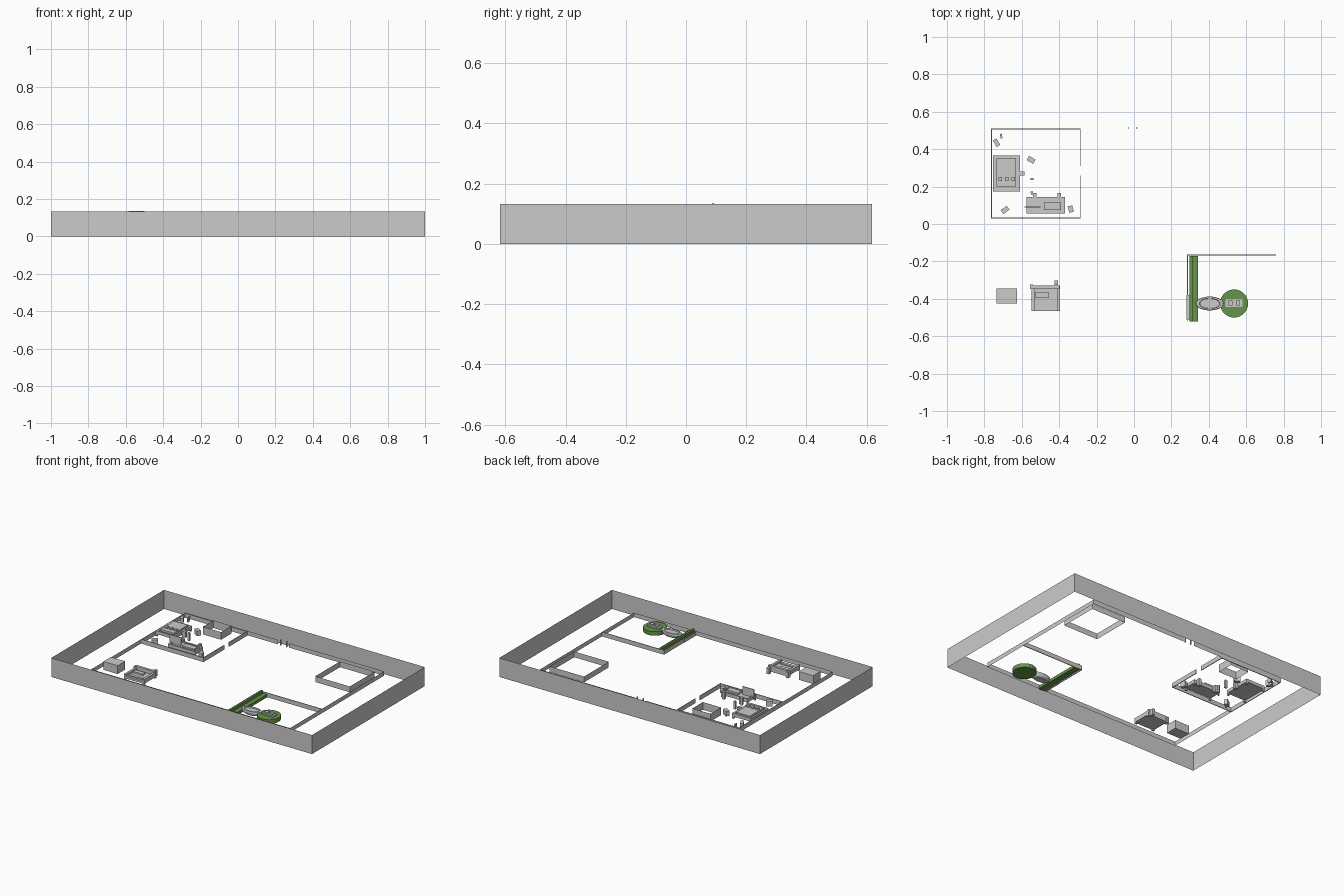
import bpy, bmesh, math
from mathutils import Matrix

if "Cube" in bpy.data.objects:
    bpy.data.objects.remove(bpy.data.objects["Cube"])

FLOOR = 0.047     # level the interior stands on
WALL_TOP = 0.077  # top of the low interior walls

green = bpy.data.materials.new("green")
green.diffuse_color = (0.13, 0.3, 0.07, 1)
green.use_nodes = True
green.node_tree.nodes["Principled BSDF"].inputs["Base Color"].default_value = green.diffuse_color


def finish(name, bm, mat=None):
    me = bpy.data.meshes.new(name)
    bm.to_mesh(me)
    bm.free()
    ob = bpy.data.objects.new(name, me)
    bpy.context.collection.objects.link(ob)
    if mat:
        me.materials.append(mat)
    return ob


def panel(name, path, z0, z1, closed=False):
    """Upright sheet wall following a path of x, y points."""
    bm = bmesh.new()
    cols = [[bm.verts.new((x, y, z)) for z in (z0, z1)] for x, y in path]
    pairs = list(zip(cols, cols[1:] + cols[:1]))
    for a, b in pairs if closed else pairs[:-1]:
        bm.faces.new((a[0], b[0], b[1], a[1]))
    return finish(name, bm)


def rect(x0, x1, y0, y1):
    return [(x0, y0), (x1, y0), (x1, y1), (x0, y1)]


def box(name, x0, x1, y0, y1, z0, z1, mat=None, turn=0):
    bm = bmesh.new()
    m = (Matrix.Translation(((x0 + x1) / 2, (y0 + y1) / 2, (z0 + z1) / 2))
         @ Matrix.Rotation(math.radians(turn), 4, 'Z')
         @ Matrix.Diagonal((x1 - x0, y1 - y0, z1 - z0, 1)))
    bmesh.ops.create_cube(bm, size=1, matrix=m)
    return finish(name, bm, mat)


def lathe(name, cx, cy, profile, sx=1, sy=1, seg=32, mat=None):
    """Round part from radius, height pairs, stretched by sx, sy."""
    bm = bmesh.new()
    rings = []
    for r, z in profile:
        rings.append([bm.verts.new((cx + sx * r * math.cos(2 * math.pi * i / seg),
                                    cy + sy * r * math.sin(2 * math.pi * i / seg), z))
                      for i in range(seg)])
    for a, b in zip(rings, rings[1:]):
        for i in range(seg):
            j = (i + 1) % seg
            bm.faces.new((a[i], a[j], b[j], b[i]))
    bm.faces.new(rings[0][::-1])
    bm.faces.new(rings[-1])
    return finish(name, bm, mat)


# tall outer enclosure
panel("outer_wall", [(-1, -0.617), (1, -0.617), (1, 0.617), (-1, 0.617)], 0, 0.132, True)
# ground-level stop keeps nothing below z = 0

# low house walls with a door gap at the back
panel("house_wall", [(-0.055, 0.515), (-0.765, 0.515), (-0.765, -0.515),
                     (0.76, -0.515), (0.76, 0.515), (0.03, 0.515)], FLOOR, WALL_TOP)
for x in (-0.03, 0.015):
    box("door_post", x - 0.003, x + 0.003, 0.51, 0.516, FLOOR, WALL_TOP + 0.01)

# front right room
box("partition_back", 0.285, 0.76, -0.169, -0.164, FLOOR, WALL_TOP)
box("partition_side", 0.284, 0.289, -0.515, -0.164, FLOOR, WALL_TOP)
box("green_bench", 0.298, 0.342, -0.52, -0.17, FLOOR, 0.067, green)
box("green_bench_back", 0.298, 0.312, -0.52, -0.17, 0.067, 0.087, green)
box("bench_side", 0.282, 0.297, -0.51, -0.38, FLOOR, 0.07)
lathe("round_green_base", 0.535, -0.425, [(0.075, FLOOR), (0.075, 0.075)], mat=green)
lathe("oval_table", 0.405, -0.425, [(0.7, FLOOR), (0.9, 0.056), (1, 0.07), (0.95, 0.078),
                                    (0.75, 0.08), (0.7, 0.072)], 0.075, 0.037)
box("block_on_base", 0.49, 0.58, -0.445, -0.4, 0.075, 0.083)
for x in (0.505, 0.545):
    box("small_block", x, x + 0.022, -0.437, -0.41, 0.083, 0.092)

# open enclosure in the back right
panel("open_enclosure", rect(0.46, 0.725, 0.19, 0.46), FLOOR, 0.087, True)

# back left room walls
RX0, RX1, RY0, RY1, T = -0.765, -0.285, 0.03, 0.51, 0.005
box("room_wall_front", RX0, RX1, RY0, RY0 + T, FLOOR, WALL_TOP)
box("room_wall_back", RX0, RX1, RY1 - T, RY1, FLOOR, WALL_TOP)
box("room_wall_left", RX0, RX0 + T, RY0, RY1, FLOOR, WALL_TOP)
box("room_wall_right_a", RX1 - T, RX1, RY0, 0.26, FLOOR, WALL_TOP)
box("room_wall_right_b", RX1 - T, RX1, 0.31, RY1, FLOOR, WALL_TOP)
panel("room_closet", rect(-0.525, -0.385, 0.365, 0.48), FLOOR, 0.1, True)


def framed_table(name, x0, x1, y0, y1, z0, z1, rim):
    """Slab with a raised rim and corner legs."""
    zm = (z0 + z1) / 2
    box(name + "_slab", x0, x1, y0, y1, zm, z1)
    for x in (x0, x1 - rim):
        box(name + "_rim", x, x + rim, y0, y1, z1, z1 + 0.007)
        for y in (y0, y1 - rim):
            box(name + "_leg", x, x + rim, y, y + rim, z0, zm)
    for y in (y0, y1 - rim):
        box(name + "_rim", x0 + rim, x1 - rim, y, y + rim, z1, z1 + 0.007)


# bed against the left wall, with things on it
framed_table("wide_bed", -0.755, -0.61, 0.175, 0.365, FLOOR, 0.077, 0.012)
box("bed_mattress", -0.735, -0.63, 0.2, 0.35, 0.077, 0.09)
for i in range(3):
    box("bed_item", -0.725 + 0.035 * i, -0.705 + 0.035 * i, 0.23, 0.25, 0.09, 0.1)

# desk with upright screen
framed_table("desk", -0.575, -0.37, 0.055, 0.145, FLOOR, 0.08, 0.01)
box("desk_screen", -0.586, -0.5, 0.088, 0.093, 0.08, 0.136)
box("desk_drawer", -0.48, -0.39, 0.075, 0.115, 0.08, 0.092)
for x in (-0.53, -0.4):
    box("desk_post", x - 0.009, x + 0.009, 0.145, 0.165, FLOOR, 0.095)

# loose stools and small items: x, y, width, depth, height, turn
for x, y, w, d, h, a in [(-0.735, 0.435, 0.022, 0.04, 0.035, 30), (-0.71, 0.47, 0.01, 0.025, 0.03, 10),
                         (-0.55, 0.343, 0.04, 0.026, 0.035, -30), (-0.69, 0.075, 0.04, 0.025, 0.035, 35),
                         (-0.338, 0.08, 0.025, 0.035, 0.035, 15), (-0.598, 0.27, 0.025, 0.02, 0.04, 0),
                         (-0.545, 0.24, 0.015, 0.012, 0.055, 0), (-0.545, 0.165, 0.012, 0.02, 0.05, 20)]:
    box("stool", x - w / 2, x + w / 2, y - d / 2, y + d / 2, FLOOR, FLOOR + h, turn=a)

# front left cabinet and armchair
box("cabinet", -0.735, -0.625, -0.425, -0.345, FLOOR, 0.105)
box("armchair_seat", -0.548, -0.395, -0.465, -0.33, 0.055, 0.07)
box("armchair_back", -0.545, -0.398, -0.347, -0.33, 0.07, 0.095)
for x in (-0.548, -0.411):
    box("armchair_arm", x, x + 0.016, -0.465, -0.347, 0.07, 0.085)
    for y in (-0.465, -0.345):
        box("armchair_foot", x, x + 0.016, y, y + 0.015, FLOOR, 0.055)
box("armchair_cushion", -0.528, -0.455, -0.395, -0.365, 0.07, 0.08)
box("armchair_lower_cushion", -0.528, -0.42, -0.45, -0.43, 0.07, 0.078)
for x, y in ((-0.548, -0.336), (-0.415, -0.315)):
    box("armchair_post", x - 0.009, x + 0.009, y - 0.012, y + 0.012, FLOOR, 0.09)
